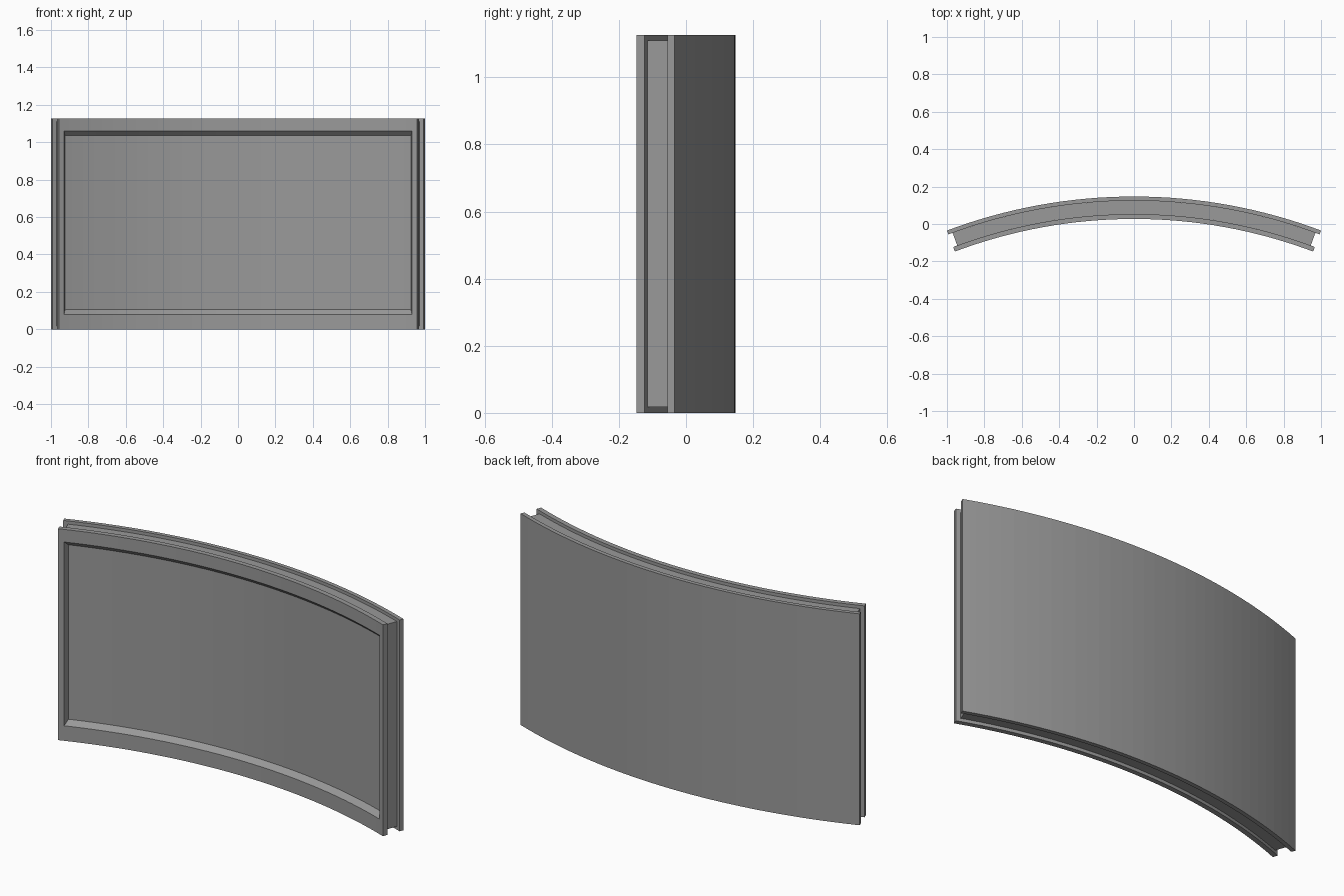
import bpy, bmesh
from math import sin, cos, asin

if "Cube" in bpy.data.objects:
    bpy.data.objects.remove(bpy.data.objects["Cube"])

SEGS = 32
R_OUT, R_IN = 2.838, 2.718        # back and front radii of the curved panel
CY = 0.147 - R_OUT                # arc centre on y
H = 1.127
END = asin(1 / R_OUT)             # half angle of the arc
FRONT_T, BACK_T = 0.026, 0.022    # plate thicknesses

grey = bpy.data.materials.new("dark_grey")
grey.diffuse_color = (0.32, 0.32, 0.32, 1)
grey.use_nodes = True
grey.node_tree.nodes["Principled BSDF"].inputs["Base Color"].default_value = grey.diffuse_color


def curved_block(name, inner, outer):
    """Arc-shaped block; inner / outer = (radius, half_angle, z0, z1)."""
    bm = bmesh.new()
    rings = []
    for i in range(SEGS + 1):
        t = 2 * i / SEGS - 1
        ring = []
        for (r, a, z0, z1), flip in ((inner, False), (outer, True)):
            for z in ((z1, z0) if flip else (z0, z1)):
                ring.append(bm.verts.new((r * sin(a * t), CY + r * cos(a * t), z)))
        rings.append(ring)
    for p, q in zip(rings, rings[1:]):
        for k in range(4):
            n = (k + 1) % 4
            bm.faces.new((p[k], p[n], q[n], q[k]))
    bm.faces.new(rings[0])
    bm.faces.new(rings[-1])
    bmesh.ops.recalc_face_normals(bm, faces=bm.faces)
    me = bpy.data.meshes.new(name)
    bm.to_mesh(me)
    bm.free()
    me.materials.append(grey)
    ob = bpy.data.objects.new(name, me)
    bpy.context.collection.objects.link(ob)
    return ob


# back skin
curved_block("back_plate", (R_OUT - BACK_T, END, 0, H), (R_OUT, END, 0, H))

# core, set in on all edges to leave a groove
core_half = END - 0.024 / R_OUT
curved_block("core", (R_IN + FRONT_T, core_half, 0.017, H - 0.017),
             (R_OUT - BACK_T, core_half, 0.017, H - 0.017))

# front frame with a sloped opening
frame = curved_block("front_frame", (R_IN, END, 0, H), (R_IN + FRONT_T, END, 0, H))
a0, a1 = asin(0.930 / R_IN), asin(0.925 / (R_IN + FRONT_T))


def opening(d):
    """Opening size at depth fraction d through the frame."""
    return (R_IN + FRONT_T * d, a0 + (a1 - a0) * d, 0.08 + 0.025 * d, 1.06 - 0.025 * d)


cutter = curved_block("opening_cutter", opening(-0.5), opening(1.5))
cutter.hide_render = True
mod = frame.modifiers.new("opening", 'BOOLEAN')
mod.operation = 'DIFFERENCE'
mod.solver = 'EXACT'
mod.object = cutter
bpy.context.view_layer.objects.active = frame
bpy.ops.object.modifier_apply(modifier=mod.name)
bpy.data.objects.remove(cutter)
